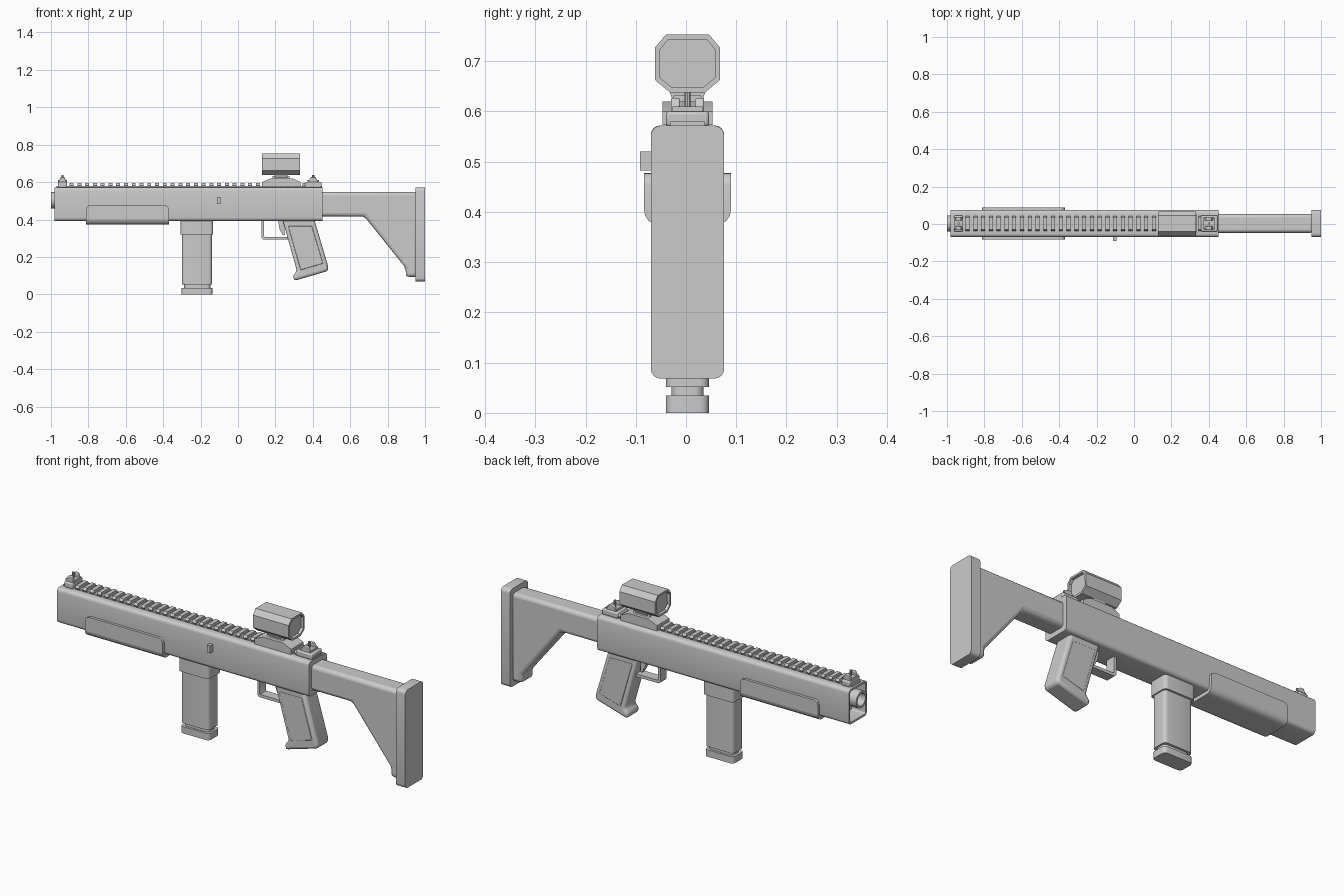
import bpy, bmesh
from math import cos, sin, pi
from mathutils import Vector

if "Cube" in bpy.data.objects:
    bpy.data.objects.remove(bpy.data.objects["Cube"])

CY = 0.003  # centre line of the body


def rrect(cu, cv, hu, hv, r, n=4):
    """Rounded rectangle profile."""
    pts = []
    for k, (su, sv) in enumerate([(1, 1), (-1, 1), (-1, -1), (1, -1)]):
        for i in range(n + 1):
            a = (k + i / n) * pi / 2
            pts.append((cu + su * (hu - r) + r * cos(a), cv + sv * (hv - r) + r * sin(a)))
    return pts


def circle(cu, cv, r, n=24):
    return [(cu + r * cos(2 * pi * i / n), cv + r * sin(2 * pi * i / n)) for i in range(n)]


def prism(name, pts, axis, a, b, bevel=0, sinks=(), segs=2):
    """Extrude a profile along an axis; sinks = (direction, inset, depth)."""
    place = {'x': lambda u, v, w: (w, u + CY, v),
             'y': lambda u, v, w: (u, w + CY, v),
             'z': lambda u, v, w: (u, v + CY, w)}[axis]
    bm = bmesh.new()
    lo = [bm.verts.new(place(u, v, a)) for u, v in pts]
    hi = [bm.verts.new(place(u, v, b)) for u, v in pts]
    bm.faces.new(lo)
    bm.faces.new(hi)
    for i in range(len(pts)):
        j = (i + 1) % len(pts)
        bm.faces.new((lo[i], lo[j], hi[j], hi[i]))
    bmesh.ops.recalc_face_normals(bm, faces=bm.faces)
    for d, inset, depth in sinks:
        d = Vector(d)
        f = max(bm.faces, key=lambda f: (round(f.normal.dot(d), 3), f.calc_area()))
        bmesh.ops.inset_region(bm, faces=[f], thickness=inset)
        f2 = bmesh.ops.extrude_face_region(bm, geom=[f])['geom']
        bmesh.ops.translate(bm, vec=-d * depth, verts=[g for g in f2 if isinstance(g, bmesh.types.BMVert)])
        if f.is_valid:
            bm.faces.remove(f)
    me = bpy.data.meshes.new(name)
    bm.to_mesh(me)
    bm.free()
    ob = bpy.data.objects.new(name, me)
    bpy.context.collection.objects.link(ob)
    if bevel:
        m = ob.modifiers.new("Bevel", 'BEVEL')
        m.width, m.segments, m.limit_method, m.angle_limit = bevel, segs, 'ANGLE', 0.6
    bpy.ops.object.select_all(action='DESELECT')
    ob.select_set(True)
    bpy.context.view_layer.objects.active = ob
    bpy.ops.object.shade_smooth_by_angle(angle=0.6)
    return ob


def box(name, x0, x1, y0, y1, z0, z1, bevel=0):
    return prism(name, [(x0, z0), (x1, z0), (x1, z1), (x0, z1)], 'y', y0, y1, bevel)


FRONT, BACK = (-1, 0, 0), (1, 0, 0)

# receiver shell with open muzzle end, and the barrel inside it
prism("receiver", rrect(0, 0.482, 0.073, 0.09, 0.018), 'x', -0.98, 0.452, sinks=[(FRONT, 0.01, 0.08)])
prism("barrel", circle(0, 0.503, 0.043), 'x', -1.0, -0.88, sinks=[(FRONT, 0.011, 0.1)])

# wrap-around handguard with rounded lower edges
x0, x1, z0, z1, r = -0.812, -0.37, 0.374, 0.478, 0.025
arc = [i * pi / 8 for i in range(5)]
guard = [(x0, z0), (x1, z0)]
guard += [(x1 - r + r * cos(a), z1 - r + r * sin(a)) for a in arc]
guard += [(x0 + r - r * sin(a), z1 - r + r * cos(a)) for a in arc]
hg = prism("handguard", guard, 'y', -0.0865, 0.0865)
bm = bmesh.new()
bm.from_mesh(hg.data)
low = [e for e in bm.edges if all(v.co.z < z0 + 0.001 for v in e.verts)
       and abs(e.verts[0].co.x - e.verts[1].co.x) > 0.1]
bmesh.ops.bevel(bm, geom=low, offset=0.03, segments=4, profile=0.5, affect='EDGES')
bm.to_mesh(hg.data)
bm.free()

# charging handle
box("charging_handle", -0.112, -0.094, -0.0945, -0.06, 0.482, 0.52)

# top rail: continuous base and repeated teeth
prism("rail_base", [(-0.035, 0.565), (0.035, 0.565), (0.035, 0.58), (-0.035, 0.58)], 'x', -0.97, 0.45)
tooth = [(-0.035, 0.572), (0.035, 0.572), (0.041, 0.583), (0.032, 0.594), (-0.032, 0.594), (-0.041, 0.583)]
for i in range(31):
    x = -0.9 + i * 0.0415
    prism(f"rail_tooth_{i}", tooth, 'x', x, x + 0.021)

# front and rear sights
for name, xc, hw in (("front_sight", -0.938, 0.024), ("rear_sight", 0.402, 0.045)):
    box(name + "_base", xc - hw, xc + hw, -0.043, 0.043, 0.57, 0.6, 0.006)
    h = min(hw, 0.03)
    ear = [(xc - h, 0.595), (xc + h, 0.595), (xc + h * 0.4, 0.627), (xc - h * 0.4, 0.627)]
    for s in (-1, 1):
        prism(name + "_ear", ear, 'y', s * 0.024 - 0.009, s * 0.024 + 0.009, 0.003)
    box(name + "_block", xc - h, xc + h, -0.03, 0.03, 0.595, 0.61)
    prism(name + "_post", circle(xc, 0, 0.006, 10), 'z', 0.6, 0.639)

# optic: octagonal housing, flared post and stepped mount
optic = [(-0.043, 0.753), (-0.065, 0.727), (-0.065, 0.663), (-0.034, 0.637),
         (0.034, 0.637), (0.065, 0.663), (0.065, 0.727), (0.043, 0.753)]
prism("optic_housing", optic, 'x', 0.128, 0.332, sinks=[(FRONT, 0.011, 0.015), (BACK, 0.011, 0.015)])
prism("optic_post", [(-0.025, 0.61), (0.025, 0.61), (0.036, 0.64), (-0.036, 0.64)], 'x', 0.195, 0.265)
prism("optic_foot", [(-0.036, 0.615), (0.036, 0.615), (0.026, 0.632), (-0.026, 0.632)], 'x', 0.185, 0.275)
prism("optic_mount", [(0.128, 0.573), (0.335, 0.573), (0.335, 0.6), (0.29, 0.62), (0.175, 0.62), (0.128, 0.6)],
      'y', -0.05, 0.05)

# magazine with well collar, neck and base plate
for name, xc, hx, hy, a, b in (("magazine_well", -0.22, 0.087, 0.053, 0.32, 0.41),
                               ("magazine_body", -0.219, 0.08, 0.043, 0.052, 0.34),
                               ("magazine_neck", -0.218, 0.07, 0.032, 0.02, 0.06),
                               ("magazine_base", -0.219, 0.082, 0.043, 0.0, 0.035)):
    prism(name, rrect(xc, 0, hx, hy, 0.018), 'z', a, b)

# pistol grip with recessed side panels
grip = [(0.235, 0.41), (0.315, 0.125), (0.294, 0.1), (0.3, 0.072), (0.482, 0.125), (0.482, 0.15), (0.405, 0.41)]
prism("grip", grip, 'y', -0.05, 0.05, 0.014, segs=3)
panel = [(0.268, 0.365), (0.335, 0.13), (0.455, 0.165), (0.395, 0.365)]
prism("grip_panels", panel, 'y', -0.053, 0.053, 0.003)

# trigger guard and trigger
loop = [(0.125, 0.4), (0.125, 0.302), (0.135, 0.292), (0.29, 0.292), (0.29, 0.307),
        (0.142, 0.307), (0.139, 0.312), (0.139, 0.4)]
prism("trigger_guard", loop, 'y', -0.025, 0.025)
prism("trigger", [(0.213, 0.4), (0.222, 0.35), (0.24, 0.315), (0.25, 0.318), (0.245, 0.4)], 'y', -0.012, 0.012)

# shoulder stock and butt pad
stock = [(0.43, 0.547), (0.96, 0.547), (0.96, 0.093), (0.897, 0.093), (0.897, 0.14), (0.675, 0.417), (0.43, 0.417)]
prism("stock", stock, 'y', -0.05, 0.05, 0.018, segs=3)
prism("butt_pad", rrect(0, 0.32, 0.073, 0.252, 0.02), 'x', 0.948, 1.0)
